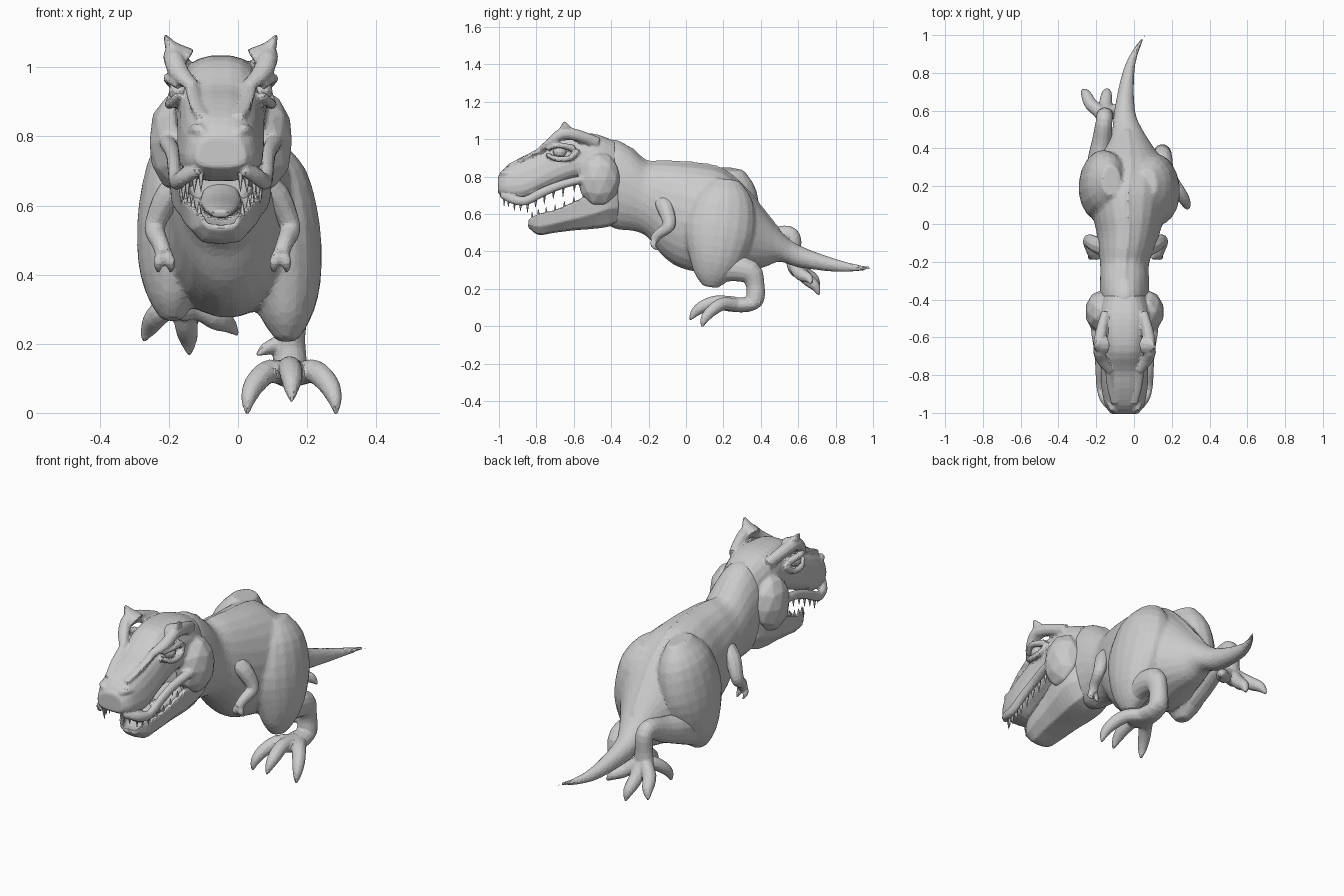
import bpy
import bmesh
import math
from mathutils import Vector, Matrix

default_cube = bpy.data.objects.get("Cube")
if default_cube:
    bpy.data.objects.remove(default_cube, do_unlink=True)

HEAD_X = -.05  # sideways centre of the head


def smooth_rows(rows, steps):
    """Catmull-Rom interpolation through rows of equal length."""
    last = len(rows) - 1
    result = []
    for i in range(last):
        before, start = rows[max(i - 1, 0)], rows[i]
        end, after = rows[i + 1], rows[min(i + 2, last)]
        for k in range(steps):
            t = k / steps
            result.append([
                b + .5 * t * (c - a + t * (2 * a - 5 * b + 4 * c - d + t * (3 * (b - c) + d - a)))
                for a, b, c, d in zip(before, start, end, after)])
    result.append(list(rows[last]))
    return result


def skin(bm, rings):
    """Bridge a series of point rings and cap both ends."""
    loops = [[bm.verts.new(point) for point in ring] for ring in rings]
    count = len(loops[0])
    for near, far in zip(loops, loops[1:]):
        for i in range(count):
            j = (i + 1) % count
            bm.faces.new((near[i], near[j], far[j], far[i]))
    bm.faces.new(loops[0])
    bm.faces.new(loops[-1])


def tube(bm, rows, sides=14, steps=3, upright=False, power=2, taper=0):
    """Rows hold x, y, z, half width, half height."""
    path = smooth_rows(rows, steps)
    points = [Vector(row[:3]) for row in path]
    rings = []
    for i, row in enumerate(path):
        side, up = Vector((1, 0, 0)), Vector((0, 0, 1))
        if not upright:
            along = (points[min(i + 1, len(path) - 1)] - points[max(i - 1, 0)]).normalized()
            side = (side - along * along.x).normalized()
            up = side.cross(along)
        width, height = max(row[3], .003), max(row[4], .003)
        ring = []
        for k in range(sides):
            angle = math.tau * (k + .5) / sides
            c, s = math.cos(angle), math.sin(angle)
            u = math.copysign(abs(c) ** (2 / power), c)
            v = math.copysign(abs(s) ** (2 / power), s)
            ring.append(points[i] + side * (width * u * (1 - taper * v)) + up * (height * v))
        rings.append(ring)
    skin(bm, rings)


def ball(bm, centre, radii):
    matrix = Matrix.Translation(centre) @ Matrix.Diagonal((*radii, 1))
    bmesh.ops.create_icosphere(bm, subdivisions=2, radius=1, matrix=matrix)


def mirrored(rows, centre, dy=0, dz=0):
    return [(2 * centre - x, y + dy, z + dz, *rest) for x, y, z, *rest in rows]


def head_rows(rows, sign):
    return [(HEAD_X + sign * x, *rest) for x, *rest in rows]


def finish(name, bm, voxel=None, ratio=.2):
    """Make the object; with a voxel size, fuse the parts and facet the surface."""
    bmesh.ops.recalc_face_normals(bm, faces=bm.faces)
    mesh = bpy.data.meshes.new(name)
    bm.to_mesh(mesh)
    bm.free()
    obj = bpy.data.objects.new(name, mesh)
    bpy.context.collection.objects.link(obj)
    if voxel:
        fuse = obj.modifiers.new("fuse", 'REMESH')
        fuse.mode = 'VOXEL'
        fuse.voxel_size = voxel
        soften = obj.modifiers.new("soften", 'SMOOTH')
        soften.iterations = 3
        facet = obj.modifiers.new("facet", 'DECIMATE')
        facet.ratio = ratio
        graph = bpy.context.evaluated_depsgraph_get()
        baked = bpy.data.meshes.new_from_object(obj.evaluated_get(graph))
        obj.modifiers.clear()
        obj.data = baked
        baked.name = name
    return obj


# Torso, neck and tail, with the thighs fused in
torso = [(-.05, -.48, .78, .12, .2), (-.05, -.38, .76, .13, .24), (-.05, -.29, .73, .13, .22),
         (-.05, -.21, .68, .13, .2), (-.04, -.13, .63, .15, .25), (-.03, -.04, .595, .17, .28),
         (-.03, .08, .575, .2, .29), (-.03, .2, .555, .22, .28), (-.02, .32, .515, .18, .22),
         (-.025, .42, .465, .12, .15), (-.035, .5, .43, .08, .085), (-.05, .6, .375, .055, .06),
         (-.03, .8, .325, .032, .035), (.01, .92, .312, .018, .018), (.065, 1.01, .31, .004, .005)]
thigh = [(.07, .21, .78, .05, .08), (.09, .2, .68, .11, .16), (.12, .18, .52, .12, .19),
         (.135, .16, .37, .105, .15), (.14, .14, .27, .07, .1), (.14, .13, .21, .03, .04)]
spine = [(x, y, z + h - .005, .012, .018) for x, y, z, w, h in torso[2:11]]
body = bmesh.new()
tube(body, torso, sides=24, upright=True)
tube(body, thigh, sides=18)
tube(body, mirrored(thigh, -.025, .02, .06), sides=18)
tube(body, spine, sides=6, upright=True)
finish("body", body, .011, .18)

# Planted left leg
leg = bmesh.new()
tube(leg, [(.14, .14, .3, .06, .08), (.145, .24, .31, .06, .07), (.15, .34, .29, .055, .065),
           (.15, .37, .22, .045, .05), (.15, .37, .15, .05, .05), (.15, .35, .11, .05, .035)])
tube(leg, [(.15, .4, .13, .04, .02), (.15, .33, .115, .055, .04), (.15, .22, .115, .065, .035),
           (.15, .17, .115, .04, .02)])
middle_toe = [(.15, .26, .125, .035, .035), (.15, .16, .13, .035, .035),
              (.155, .09, .105, .033, .033), (.155, .045, .07, .022, .024), (.155, .02, .03, .004, .006)]
outer_toe = [(.17, .28, .11, .035, .035), (.22, .2, .12, .035, .035),
             (.26, .14, .085, .032, .032), (.28, .1, .04, .022, .024), (.283, .085, -.005, .005, .007)]
dewclaw = [(.12, .36, .2, .025, .025), (.08, .345, .185, .018, .02), (.052, .33, .165, .004, .005)]
for toe in (middle_toe, outer_toe, mirrored(outer_toe, .155), dewclaw):
    tube(leg, toe, sides=10)
finish("left_leg", leg, .007, .25)

# Trailing right leg, lifted off the ground
leg = bmesh.new()
tube(leg, [(-.19, .2, .38, .07, .09), (-.185, .32, .42, .065, .08), (-.17, .43, .45, .055, .065),
           (-.16, .53, .49, .045, .05), (-.155, .57, .47, .045, .045), (-.155, .575, .39, .045, .04),
           (-.155, .58, .32, .055, .04), (-.155, .6, .28, .04, .03)])
for knuckle, tip in [((-.225, .63, .29), (-.275, .71, .205)),
                     ((-.15, .64, .26), (-.14, .71, .165)),
                     ((-.075, .61, .28), (0, .67, .225))]:
    root = Vector((-.155, .575, .34))
    halfway = Vector(knuckle).lerp(Vector(tip), .6) + Vector((0, .01, .01))
    tube(leg, [(*root, .035, .035), (*knuckle, .035, .035),
               (*halfway, .027, .027), (*tip, .005, .006)], sides=10)
finish("right_leg", leg, .007, .25)

# Small two-clawed arms
arm = [(.06, -.13, .68, .035, .05), (.11, -.11, .63, .04, .045), (.145, -.09, .56, .032, .037),
       (.15, -.1, .525, .03, .032), (.135, -.15, .49, .025, .027), (.125, -.17, .46, .025, .025)]
claws = [[(.125, -.165, .475, .016, .016), (x, -.175, .435, .016, .016), (x, -.15, .405, .004, .004)]
         for x in (.105, .14)]
for name in ("left_arm", "right_arm"):
    limb = bmesh.new()
    for part in [arm] + claws:
        tube(limb, part if name == "left_arm" else mirrored(part, -.045), sides=10)
    finish(name, limb, .006, .25)

# Skull with cheeks, brow crests, eyelids, nostrils and lips
skull = [(HEAD_X, -1.005, .755, .07, .045), (HEAD_X, -.96, .77, .1, .085),
         (HEAD_X, -.87, .79, .118, .12), (HEAD_X, -.78, .83, .122, .12),
         (HEAD_X, -.68, .885, .122, .135), (HEAD_X, -.57, .91, .13, .125),
         (HEAD_X, -.47, .88, .14, .145), (HEAD_X, -.38, .83, .12, .16)]
lip = [(.065, -.985, .705, .015, .02), (.11, -.93, .68, .02, .025), (.13, -.86, .67, .02, .025),
       (.135, -.77, .715, .02, .025), (.14, -.67, .755, .022, .024), (.155, -.55, .785, .025, .022),
       (.15, -.45, .79, .02, .02)]
crest = [(.08, -.78, .945, .02, .015), (.12, -.72, .985, .03, .025), (.137, -.66, 1.03, .03, .032),
         (.125, -.58, 1.02, .032, .032), (.1, -.47, .98, .025, .03)]
horn = [(.1, -.64, 1.02, .04, .05), (.14, -.645, 1.055, .022, .035), (.162, -.65, 1.095, .004, .008)]
eyelid = [(.12, -.745, .92, .012, .012), (.145, -.69, .895, .015, .015),
          (.145, -.62, .9, .015, .015), (.125, -.58, .94, .02, .02)]
upper_lid = [(.12, -.74, .95, .015, .015), (.15, -.68, .968, .018, .015), (.13, -.6, .95, .02, .02)]
nostril = [(.03, -.985, .79, .015, .015), (.065, -.975, .82, .018, .018), (.085, -.93, .81, .015, .015)]
muzzle_ridge = [(.05, -.95, .855, .02, .012), (.075, -.86, .9, .02, .012), (.085, -.77, .945, .02, .015)]
head = bmesh.new()
tube(head, skull, sides=20, upright=True, power=2.8, taper=.16)
for sign in (1, -1):
    for part in (lip, crest, horn, eyelid, upper_lid, nostril, muzzle_ridge):
        tube(head, head_rows(part, sign), sides=10)
    ball(head, (HEAD_X + sign * .12, -.465, .785), (.09, .115, .15))
finish("head", head, .007, .2)

# Hollow lower jaw: y, rim height, underside height, half width
jaw_rows = [(-.845, .57, .53, .055), (-.79, .6, .488, .092), (-.7, .622, .5, .115),
            (-.6, .665, .512, .13), (-.5, .715, .52, .15), (-.42, .77, .53, .155), (-.36, .76, .55, .13)]
half = [(.55, .06), (.92, .4), (1, 1), (.8, 1), (.65, .5)]
section = [(0, 0)] + half + [(0, .42)] + [(-u, v) for u, v in reversed(half)]
jaw = bmesh.new()
skin(jaw, [[(HEAD_X + u * width, y, low + v * (rim - low)) for u, v in section]
           for y, rim, low, width in smooth_rows(jaw_rows, 3)])
tube(jaw, [(HEAD_X, -.79, .575, .03, .012), (HEAD_X, -.7, .59, .05, .02),
           (HEAD_X, -.55, .61, .06, .025), (HEAD_X, -.43, .65, .05, .03)])
finish("lower_jaw", jaw, .007, .25)

# Teeth along both lips
teeth = bmesh.new()
for sign in (1, -1):
    for i, row in enumerate(smooth_rows(lip, 2)[:10]):
        length = .07 - .02 * (i % 2)
        place = Vector((HEAD_X + sign * row[0] * .88, row[1] + .012, row[2] - .03))
        bmesh.ops.create_cone(teeth, cap_ends=True, segments=5, radius1=.001, radius2=.012,
                              depth=length, matrix=Matrix.Translation(place))
    for y, rim, low, width in smooth_rows(jaw_rows, 2)[1:8]:
        place = Vector((HEAD_X + sign * width * .87, y, rim + .008))
        bmesh.ops.create_cone(teeth, cap_ends=True, segments=5, radius1=.01, radius2=.001,
                              depth=.04, matrix=Matrix.Translation(place))
finish("teeth", teeth)

# Eyes
for name, sign in (("left_eye", 1), ("right_eye", -1)):
    eye = bmesh.new()
    ball(eye, (HEAD_X + sign * .118, -.675, .932), (.033, .037, .033))
    finish(name, eye)
